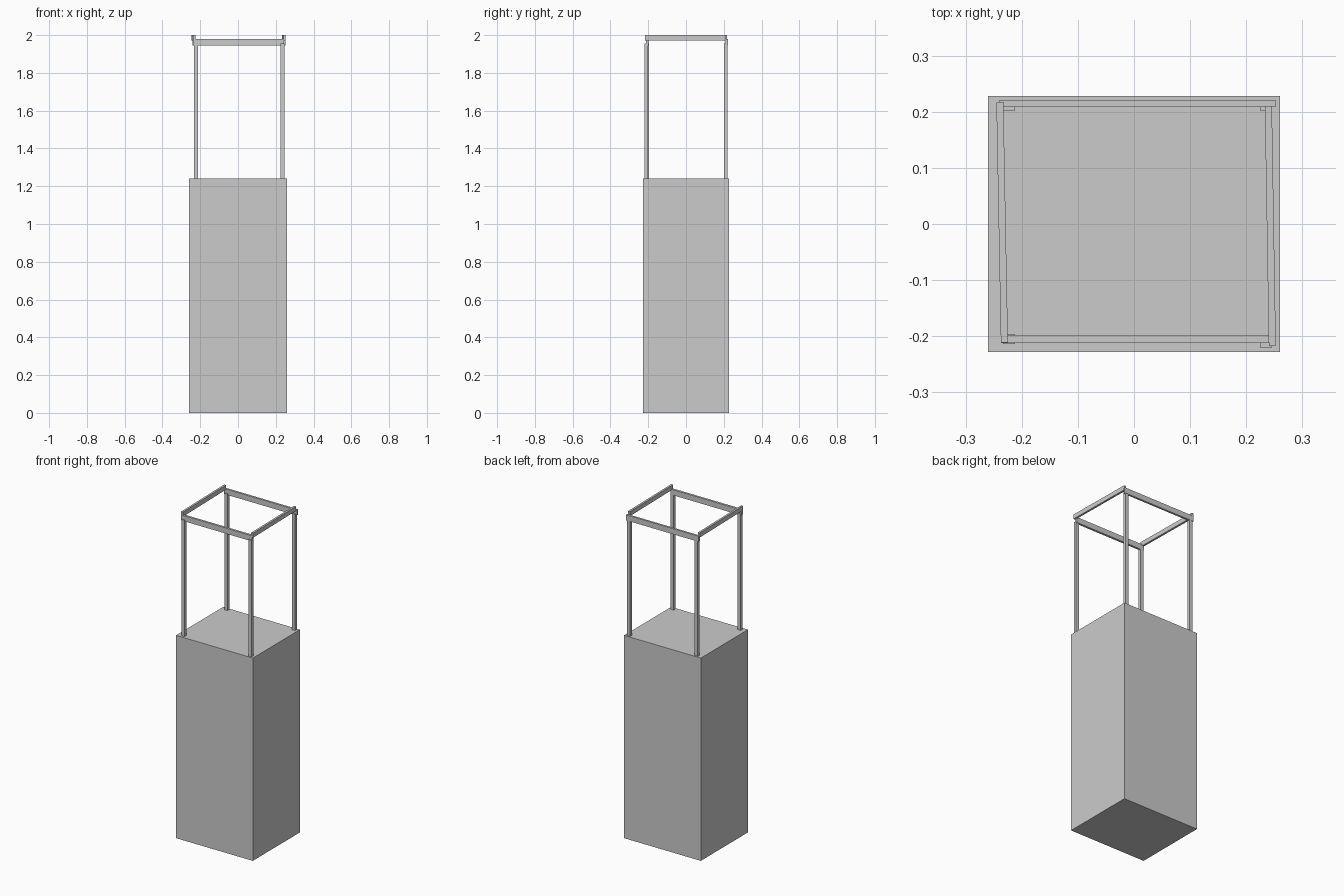
import bpy
from math import atan2, hypot

if "Cube" in bpy.data.objects:
    bpy.data.objects.remove(bpy.data.objects["Cube"])


def box(name, x0, x1, y0, y1, z0, z1):
    bpy.ops.mesh.primitive_cube_add(size=1, location=((x0 + x1) / 2, (y0 + y1) / 2, (z0 + z1) / 2))
    ob = bpy.context.object
    ob.name = name
    ob.scale = (x1 - x0, y1 - y0, z1 - z0)
    return ob


def bar(name, a, b, width, z0, z1):
    """Horizontal bar running between two plan points."""
    dx, dy = b[0] - a[0], b[1] - a[1]
    bpy.ops.mesh.primitive_cube_add(
        size=1, location=((a[0] + b[0]) / 2, (a[1] + b[1]) / 2, (z0 + z1) / 2),
        rotation=(0, 0, atan2(dy, dx)))
    ob = bpy.context.object
    ob.name = name
    ob.scale = (hypot(dx, dy), width, z1 - z0)
    return ob


# Solid plinth
box("plinth", -0.26, 0.26, -0.228, 0.228, 0, 1.242)

# Four corner posts standing on the plinth: name, x centre, y centre
for name, x, y in (("front_left_post", -0.223, -0.205),
                   ("front_right_post", 0.235, -0.211),
                   ("back_left_post", -0.223, 0.211),
                   ("back_right_post", 0.235, 0.211)):
    box(name, x - 0.0105, x + 0.0105, y - 0.009, y + 0.009, 1.24, 1.955)

# Cross rails, front and back
bar("front_rail", (-0.237, -0.205), (0.243, -0.205), 0.0135, 1.946, 1.98)
bar("back_rail", (-0.240, 0.215), (0.252, 0.215), 0.0125, 1.946, 1.98)

# Slightly skewed side rails resting on the cross rails
bar("left_rail", (-0.231, -0.211), (-0.239, 0.217), 0.0125, 1.972, 2.0)
bar("right_rail", (0.2465, -0.217), (0.2395, 0.21), 0.0125, 1.972, 2.0)
